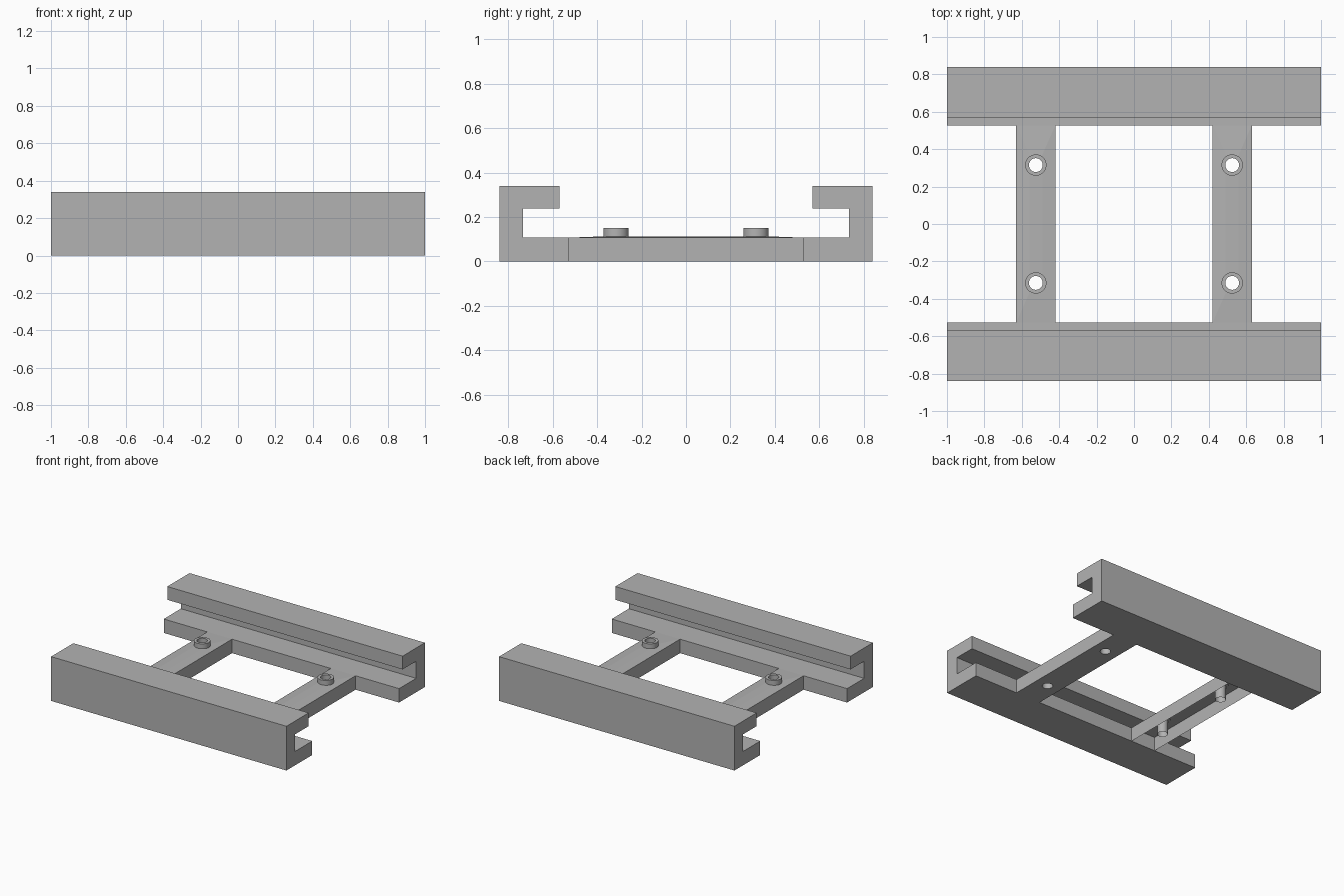
import bpy, bmesh, math
from mathutils import Matrix

cube = bpy.data.objects.get("Cube")
if cube:
    bpy.data.objects.remove(cube, do_unlink=True)

grey = bpy.data.materials.new("plain grey")
grey.use_nodes = True
grey.diffuse_color = (0.45, 0.45, 0.45, 1)
grey.node_tree.nodes["Principled BSDF"].inputs["Base Color"].default_value = grey.diffuse_color

ARM_X, HOLE_Y, HOLE_R, BOSS_R = 0.525, 0.315, 0.037, 0.057
DECK, RIDGE, BOSS_TOP = 0.107, 0.113, 0.15
RAIL_IN = 0.527


def make_object(name, bm):
    bmesh.ops.recalc_face_normals(bm, faces=bm.faces)
    mesh = bpy.data.meshes.new(name)
    bm.to_mesh(mesh)
    bm.free()
    mesh.materials.append(grey)
    obj = bpy.data.objects.new(name, mesh)
    bpy.context.collection.objects.link(obj)
    return obj


# C-shaped rails: one profile run along x
def rail(name, side):
    profile = [(RAIL_IN, 0), (0.84, 0), (0.84, 0.34), (0.57, 0.34),
               (0.57, 0.238), (0.734, 0.238), (0.734, DECK), (RAIL_IN, DECK)]
    bm = bmesh.new()
    face = bm.faces.new([bm.verts.new((-1, side * y, z)) for y, z in profile])
    out = bmesh.ops.extrude_face_region(bm, geom=[face])
    moved = [v for v in out["geom"] if isinstance(v, bmesh.types.BMVert)]
    bmesh.ops.translate(bm, verts=moved, vec=(2, 0, 0))
    make_object(name, bm)


# Cross arm: box with a very low ridge on top, pierced by two holes
def arm(name, x, open_below):
    bm = bmesh.new()
    loops = [[bm.verts.new((x + sx * w, sy * l, z)) for sx, sy in
              ((-1, -1), (1, -1), (1, 1), (-1, 1))]
             for w, l, z in ((0.105, RAIL_IN, 0), (0.105, RAIL_IN, DECK), (0.035, 0.37, RIDGE))]
    bm.faces.new(loops[0])
    bm.faces.new(loops[2])
    for low, high in zip(loops, loops[1:]):
        for i in range(4):
            j = (i + 1) % 4
            bm.faces.new((low[i], low[j], high[j], high[i]))
    obj = make_object(name, bm)

    cut = bmesh.new()
    for s in (-1, 1):
        bmesh.ops.create_cone(cut, cap_ends=True, segments=32, radius1=HOLE_R, radius2=HOLE_R,
                              depth=0.5, matrix=Matrix.Translation((x, s * HOLE_Y, 0.05)))
    cutter = make_object(name + "_hole_cutter", cut)
    mod = obj.modifiers.new("holes", "BOOLEAN")
    mod.operation = "DIFFERENCE"
    mod.solver = "EXACT"
    mod.object = cutter
    graph = bpy.context.evaluated_depsgraph_get()
    mesh = bpy.data.meshes.new_from_object(obj.evaluated_get(graph))
    obj.modifiers.clear()
    obj.data = mesh
    bpy.data.objects.remove(cutter, do_unlink=True)

    # Drop the hidden ends, and the floor of the hollow arm
    bm = bmesh.new()
    bm.from_mesh(mesh)
    gone = [f for f in bm.faces
            if abs(f.calc_center_median().y) > RAIL_IN - 0.001
            or (open_below and f.calc_center_median().z < 0.001)]
    bmesh.ops.delete(bm, geom=gone, context="FACES")
    bm.to_mesh(mesh)
    bm.free()
    smooth(obj)


# Raised collar around a hole
def boss(name, x, y):
    bm = bmesh.new()
    profile = [(HOLE_R, DECK), (BOSS_R, DECK), (BOSS_R, BOSS_TOP), (HOLE_R, BOSS_TOP)]
    verts = [bm.verts.new((r, 0, z)) for r, z in profile]
    edges = [bm.edges.new((verts[i], verts[(i + 1) % 4])) for i in range(4)]
    bmesh.ops.spin(bm, geom=verts + edges, cent=(0, 0, 0), axis=(0, 0, 1),
                   angle=2 * math.pi, steps=32)
    bmesh.ops.remove_doubles(bm, verts=bm.verts, dist=0.0001)
    bmesh.ops.translate(bm, verts=bm.verts, vec=(x, y, 0))
    smooth(make_object(name, bm))


def smooth(obj):
    bpy.ops.object.select_all(action="DESELECT")
    obj.select_set(True)
    bpy.context.view_layer.objects.active = obj
    bpy.ops.object.shade_smooth_by_angle(angle=math.radians(30))
    # Keep the deck flat-faced
    for p in obj.data.polygons:
        if abs(p.normal.z) > 0.5:
            p.use_smooth = False


for end, sy in (("front", -1), ("back", 1)):
    rail(end + "_rail", sy)
    for side, sx in (("left", 1), ("right", -1)):
        boss(f"{end}_{side}_collar", sx * ARM_X, sy * HOLE_Y)
arm("left_arm", ARM_X, False)
arm("right_arm", -ARM_X, True)
